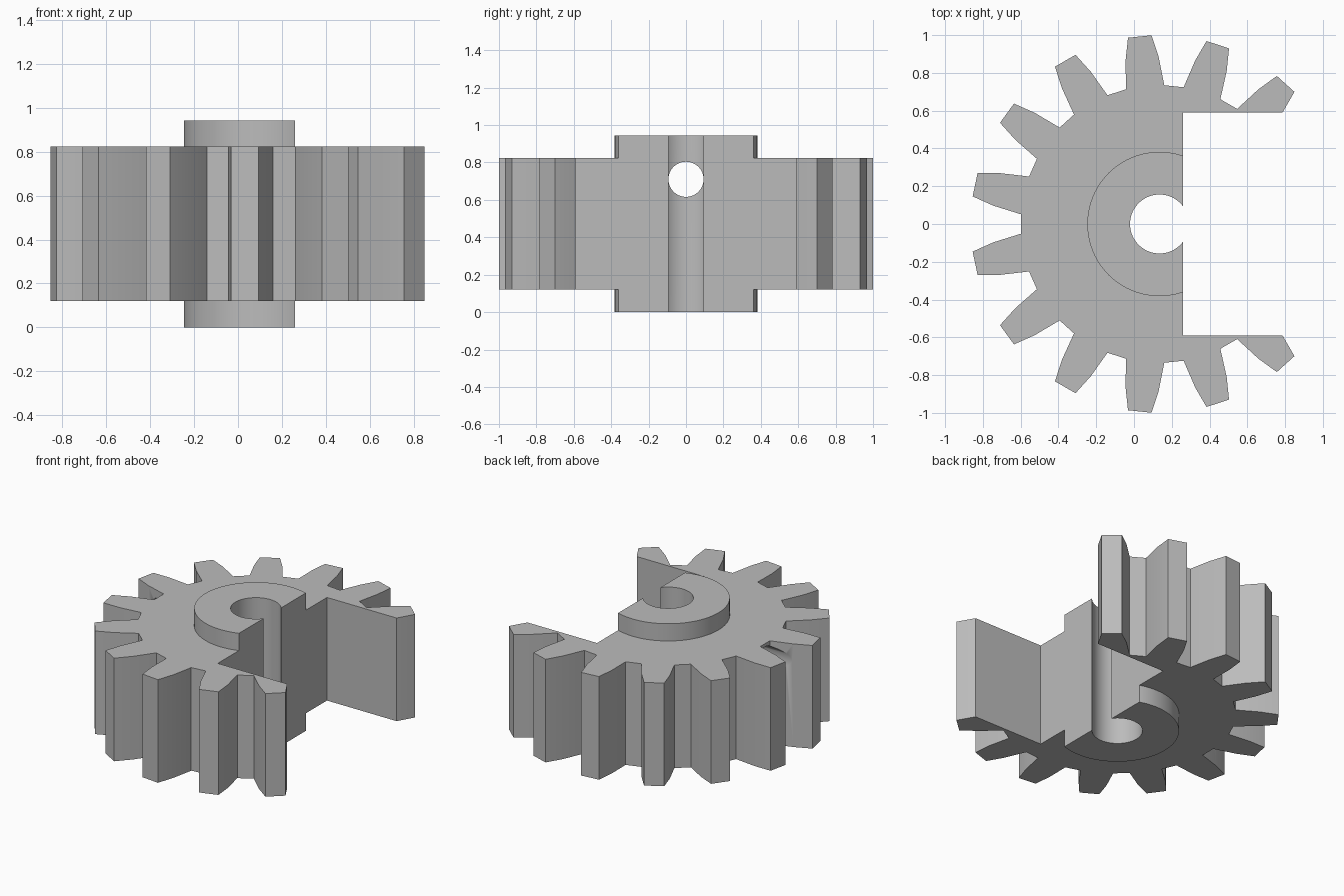
import bpy
import bmesh
from math import cos, sin, pi, radians
from mathutils import Matrix, Vector

if "Cube" in bpy.data.objects:
    bpy.data.objects.remove(bpy.data.objects["Cube"])

AXIS_X = 0.135      # gear axis position
TEETH = 15
HEIGHT = 0.943      # full hub height

steel = bpy.data.materials.new("plain_grey")
steel.use_nodes = True
GREY = (0.5, 0.5, 0.5, 1)
steel.diffuse_color = GREY
steel.node_tree.nodes["Principled BSDF"].inputs["Base Color"].default_value = GREY


def add_object(name, bm):
    bmesh.ops.recalc_face_normals(bm, faces=bm.faces)
    mesh = bpy.data.meshes.new(name)
    bm.to_mesh(mesh)
    bm.free()
    mesh.materials.append(steel)
    obj = bpy.data.objects.new(name, mesh)
    bpy.context.collection.objects.link(obj)
    return obj


def prism(name, outline, z0, z1):
    bm = bmesh.new()
    face = bm.faces.new([bm.verts.new((x, y, z0)) for x, y in outline])
    top = bmesh.ops.extrude_face_region(bm, geom=[face])["geom"]
    bmesh.ops.translate(bm, vec=Vector((0, 0, z1 - z0)),
                        verts=[v for v in top if isinstance(v, bmesh.types.BMVert)])
    return add_object(name, bm)


def cylinder(name, radius, depth, matrix):
    bm = bmesh.new()
    bmesh.ops.create_cone(bm, cap_ends=True, segments=96, radius1=radius,
                          radius2=radius, depth=depth, matrix=matrix)
    return add_object(name, bm)


def boolean(target, tool, operation):
    mod = target.modifiers.new(tool.name, "BOOLEAN")
    mod.object, mod.operation, mod.solver = tool, operation, "EXACT"
    tool.hide_render = True
    bpy.context.view_layer.objects.active = target
    bpy.ops.object.modifier_apply(modifier=mod.name)
    bpy.data.objects.remove(tool)


# Toothed wheel: each flank is a root, a middle and a tip point
half_tooth = [(-8.0, 0.735), (-5.7, 0.885), (-3.6, 1.0)]
tooth = half_tooth + [(-a, r) for a, r in reversed(half_tooth)]
outline = []
for i in range(TEETH):
    for offset, r in tooth:
        a = radians(i * 360 / TEETH + offset)
        outline.append((AXIS_X + r * cos(a), r * sin(a)))
gear = prism("gear", outline, 0.12, 0.825)

# Hub standing out above and below the wheel
upright = Matrix.Translation((AXIS_X, 0, HEIGHT / 2))
boolean(gear, cylinder("hub", 0.382, HEIGHT, upright), "UNION")

# Shaft bore
boolean(gear, cylinder("bore", 0.156, 2, upright), "DIFFERENCE")

# Square notch that removes one side
notch = [(0.26, -0.59), (1.5, -0.59), (1.5, 0.59), (0.26, 0.59)]
boolean(gear, prism("notch", notch, -1, 2), "DIFFERENCE")

# Set screw hole from the bore out between two teeth
sideways = Matrix.Translation((AXIS_X - 0.75, 0, 0.71)) @ Matrix.Rotation(pi / 2, 4, "Y")
boolean(gear, cylinder("screw_hole", 0.094, 1.5, sideways), "DIFFERENCE")

bpy.ops.object.select_all(action="DESELECT")
gear.select_set(True)
bpy.context.view_layer.objects.active = gear
bpy.ops.object.shade_smooth_by_angle(angle=radians(30))
